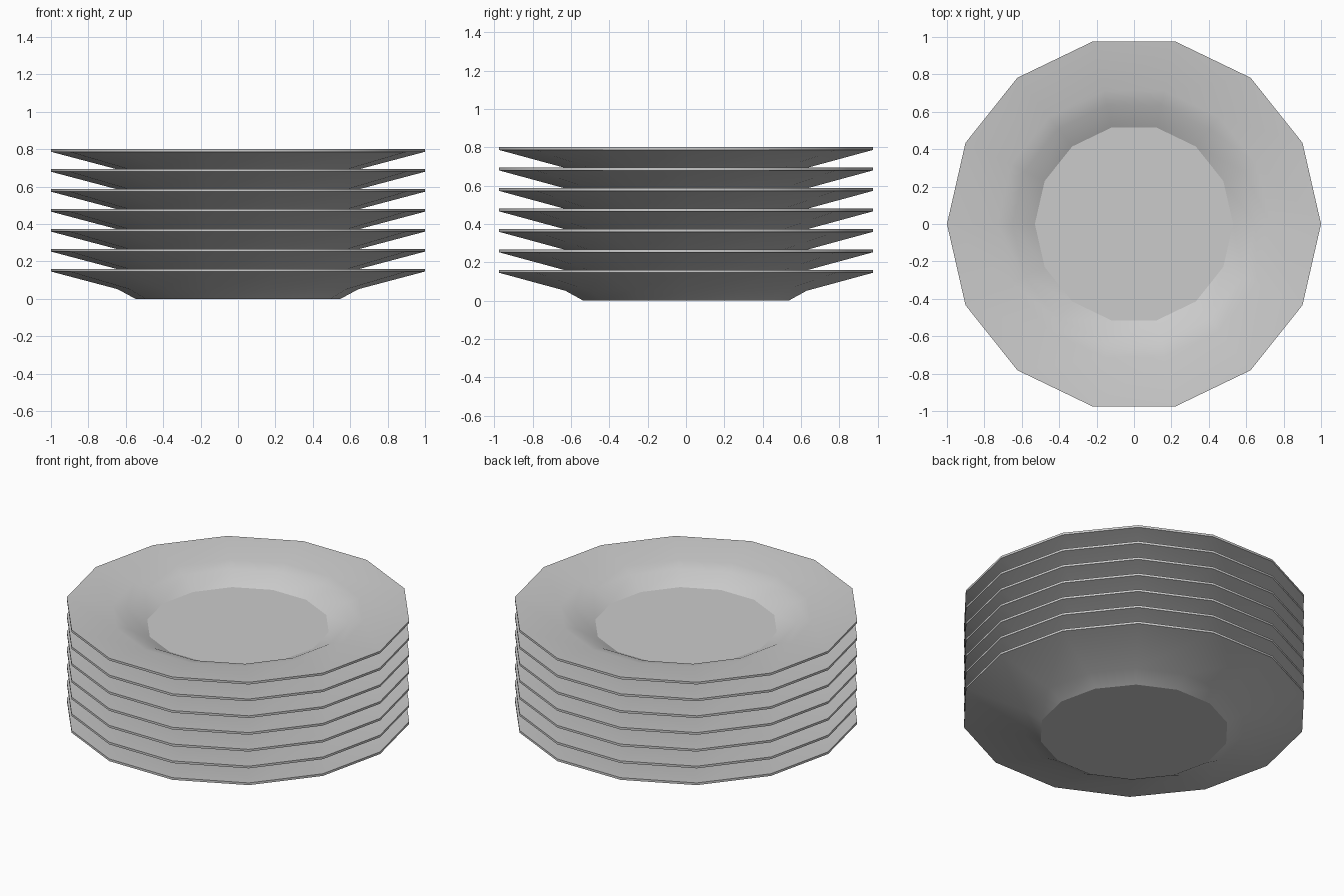
import bpy, bmesh
from math import cos, sin, pi

if "Cube" in bpy.data.objects:
    bpy.data.objects.remove(bpy.data.objects["Cube"])

SIDES = 14
PLATES = 7
SPACING = 0.1067

# Half profile (radius, height): foot, underside, rim, inner lip, well
profile = [(0.548, 0.0), (0.645, 0.052), (1.0, 0.146), (1.0, 0.16),
           (0.73, 0.134), (0.65, 0.114), (0.53, 0.053)]
SHARP = {0, 2, 3, 6}   # foot edge, both rim edges, well edge


def plate_mesh():
    bm = bmesh.new()
    rings = [[bm.verts.new((r * cos(2 * pi * i / SIDES), r * sin(2 * pi * i / SIDES), z))
              for i in range(SIDES)] for r, z in profile]
    # Turned sides
    for low, high in zip(rings, rings[1:]):
        for i in range(SIDES):
            j = (i + 1) % SIDES
            bm.faces.new((low[i], low[j], high[j], high[i])).smooth = True
    # Flat base and flat well
    bm.faces.new(rings[0][::-1])
    bm.faces.new(rings[-1])
    for k in SHARP:
        for i in range(SIDES):
            bm.edges.get((rings[k][i], rings[k][(i + 1) % SIDES])).smooth = False
    bmesh.ops.recalc_face_normals(bm, faces=bm.faces)
    mesh = bpy.data.meshes.new("plate")
    bm.to_mesh(mesh)
    bm.free()
    return mesh


# Stack of identical plates
mesh = plate_mesh()
for n in range(PLATES):
    plate = bpy.data.objects.new(f"plate_{n + 1}", mesh)
    plate.location.z = n * SPACING
    bpy.context.collection.objects.link(plate)
